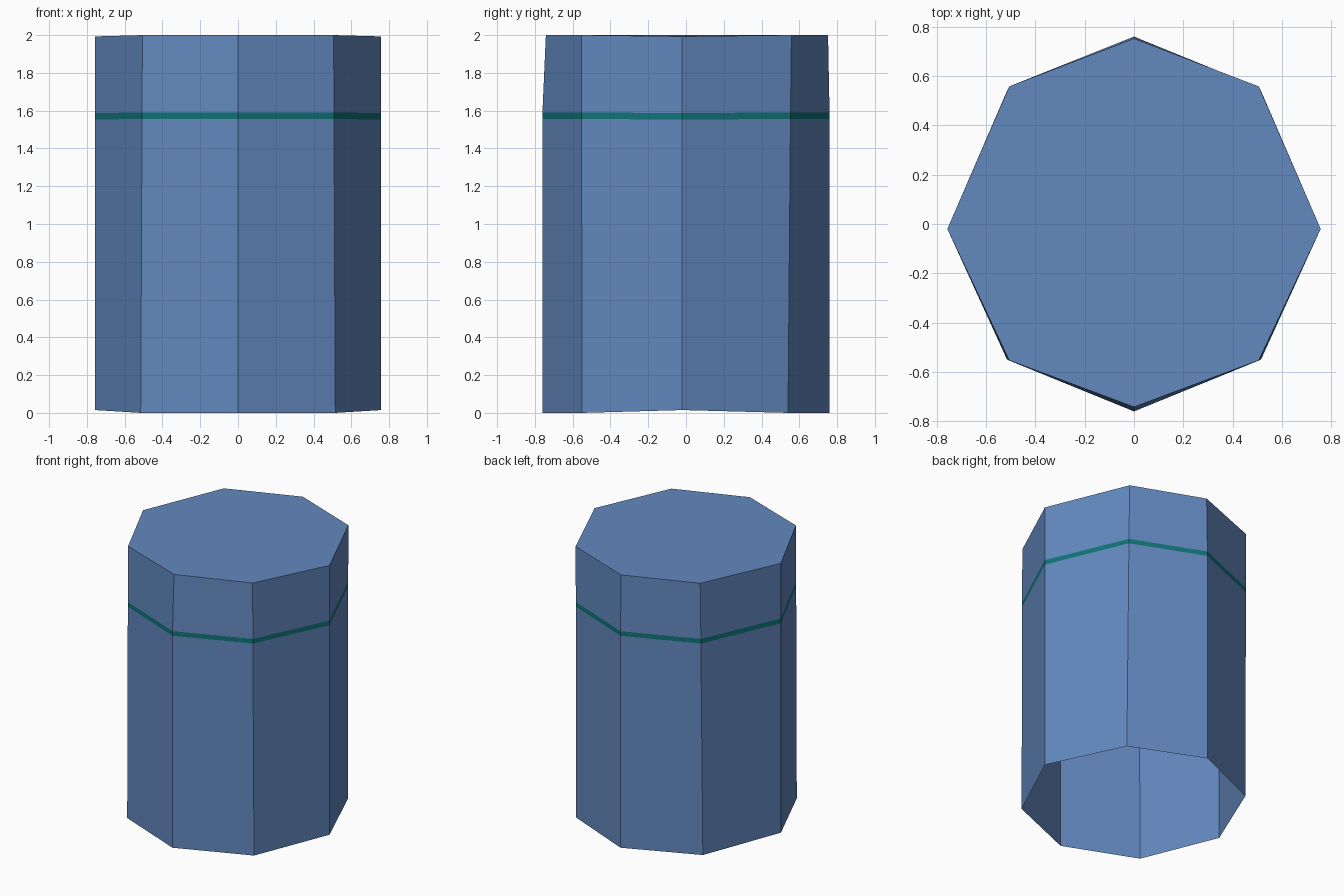
import bpy, bmesh

if "Cube" in bpy.data.objects:
    bpy.data.objects.remove(bpy.data.objects["Cube"])


def material(name, rgb):
    m = bpy.data.materials.new(name)
    m.diffuse_color = (*rgb, 1.0)
    m.use_nodes = True
    m.node_tree.nodes["Principled BSDF"].inputs["Base Color"].default_value = m.diffuse_color
    return m


blue = material("steel_blue", (0.122, 0.246, 0.515))
teal = material("dark_teal", (0.005, 0.175, 0.19))


# Slightly irregular octagon ring, counter-clockwise from the right corner
def ring(side_z, z, x_mid, y_front, y_back, diag_front, diag_back):
    return [(0.757, -0.02, side_z), (x_mid, diag_back, z), (0, y_back, z),
            (-x_mid, diag_back, z), (-0.757, -0.02, side_z),
            (-x_mid, diag_front, z), (0, y_front, z), (x_mid, diag_front, z)]


rings = [
    ring(0.015, 0.0, 0.515, -0.76, 0.76, -0.55, 0.54),
    ring(1.553, 1.556, 0.508, -0.76, 0.76, -0.553, 0.553),
    ring(1.588, 1.59, 0.508, -0.76, 0.76, -0.553, 0.553),
    ring(1.993, 2.0, 0.506, -0.742, 0.752, -0.553, 0.558),
]

# Open-bottomed shell with a painted band and a closed top
bm = bmesh.new()
loops = [[bm.verts.new(p) for p in r] for r in rings]
for level, (low, high) in enumerate(zip(loops, loops[1:])):
    for i in range(8):
        j = (i + 1) % 8
        face = bm.faces.new((low[i], low[j], high[j], high[i]))
        face.material_index = 1 if level == 1 else 0
bm.faces.new(loops[-1])

mesh = bpy.data.meshes.new("barrel_shell")
bm.to_mesh(mesh)
bm.free()
mesh.materials.append(blue)
mesh.materials.append(teal)
shell = bpy.data.objects.new("barrel_shell", mesh)
bpy.context.collection.objects.link(shell)
